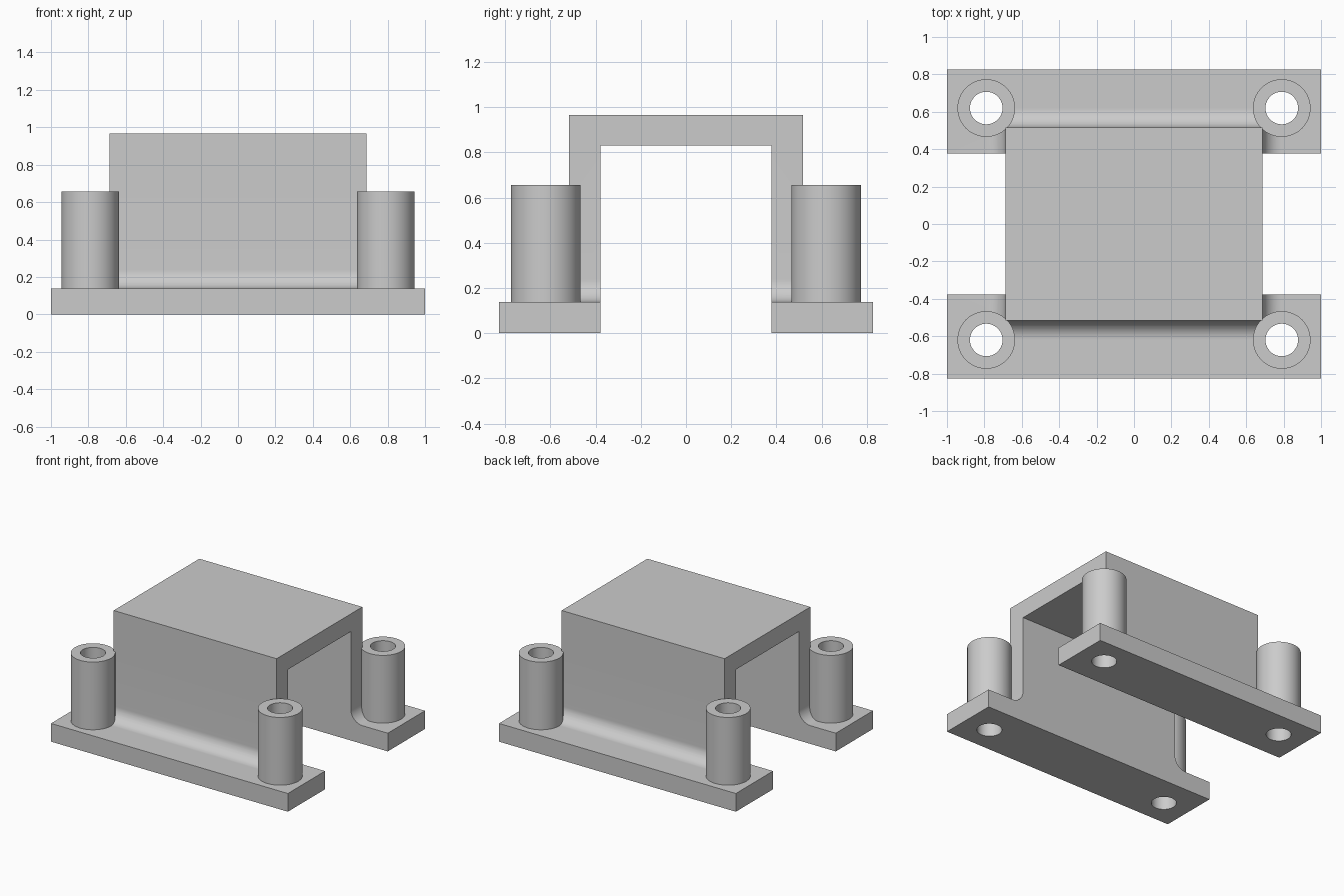
import bpy, bmesh, math
from mathutils import Vector

cube = bpy.data.objects.get("Cube")
if cube:
    bpy.data.objects.remove(cube, do_unlink=True)

grey = bpy.data.materials.new("plain grey")
grey.use_nodes = True
colour = (0.6, 0.6, 0.6, 1)
grey.diffuse_color = colour
grey.node_tree.nodes["Principled BSDF"].inputs["Base Color"].default_value = colour

HALF_X, OUT_Y, IN_Y = 0.688, 0.517, 0.378
BASE_Y, BASE_Z, TOP_Z, ROOF_Z = 0.827, 0.139, 0.966, 0.831
POST_X, POST_Y, POST_Z = 0.79, 0.62, 0.656
POST_R, HOLE_R, FILLET = 0.154, 0.087, 0.1


def prism(name, outline, depth):
    """Extrude a closed 3D outline along a depth vector."""
    bm = bmesh.new()
    face = bm.faces.new([bm.verts.new(p) for p in outline])
    moved = bmesh.ops.extrude_face_region(bm, geom=[face])["geom"]
    verts = [g for g in moved if isinstance(g, bmesh.types.BMVert)]
    bmesh.ops.translate(bm, verts=verts, vec=Vector(depth))
    bmesh.ops.recalc_face_normals(bm, faces=bm.faces[:])
    mesh = bpy.data.meshes.new(name)
    bm.to_mesh(mesh)
    bm.free()
    mesh.materials.append(grey)
    ob = bpy.data.objects.new(name, mesh)
    bpy.context.collection.objects.link(ob)
    return ob


def disc(x, y, z, r, n=64):
    return [(x + r * math.cos(math.tau * i / n), y + r * math.sin(math.tau * i / n), z)
            for i in range(n)]


def cove(edge, steps=16):
    """Concave arc from the top of the fillet down to the base, as (outward, z)."""
    arc = [math.pi / 2 * i / steps for i in range(steps + 1)]
    return [(edge + FILLET * (1 - math.cos(a)), BASE_Z + FILLET * (1 - math.sin(a)))
            for a in arc]


def combine(target, others, operation):
    for other in others:
        mod = target.modifiers.new(operation.lower(), "BOOLEAN")
        mod.operation, mod.solver, mod.object = operation, "EXACT", other
        bpy.context.view_layer.objects.active = target
        bpy.ops.object.modifier_apply(modifier=mod.name)
        bpy.data.objects.remove(other, do_unlink=True)


# Bridge section with coved feet and a foot flange on each side
half = [(IN_Y, ROOF_Z), (IN_Y, 0), (BASE_Y, 0), (BASE_Y, BASE_Z)]
half += cove(OUT_Y)[::-1] + [(OUT_Y, TOP_Z)]
section = half + [(-y, z) for y, z in reversed(half)]
bracket = prism("mounting_bracket", [(-HALF_X, y, z) for y, z in section], (2 * HALF_X, 0, 0))

# Flange ends with a cove against the wall ends
parts, cutters = [], []
for sx in (-1, 1):
    for sy in (-1, 1):
        end = [(HALF_X, 0), (1, 0), (1, BASE_Z), (HALF_X, BASE_Z)]
        parts.append(prism("flange_end", [(sx * x, sy * IN_Y, z) for x, z in end],
                           (0, sy * (BASE_Y - IN_Y), 0)))
        foot = [(HALF_X, BASE_Z)] + cove(HALF_X)
        parts.append(prism("end_cove", [(sx * x, sy * IN_Y, z) for x, z in foot],
                           (0, sy * (OUT_Y - IN_Y), 0)))
        # Posts and their through holes
        x, y = sx * POST_X, sy * POST_Y
        parts.append(prism("post", disc(x, y, BASE_Z / 2, POST_R), (0, 0, POST_Z - BASE_Z / 2)))
        cutters.append(prism("hole_cutter", disc(x, y, -0.1, HOLE_R), (0, 0, 1)))
combine(bracket, parts, "UNION")
combine(bracket, cutters, "DIFFERENCE")

bpy.ops.object.select_all(action="DESELECT")
bracket.select_set(True)
bpy.context.view_layer.objects.active = bracket
bpy.ops.object.shade_smooth_by_angle(angle=math.radians(30))
